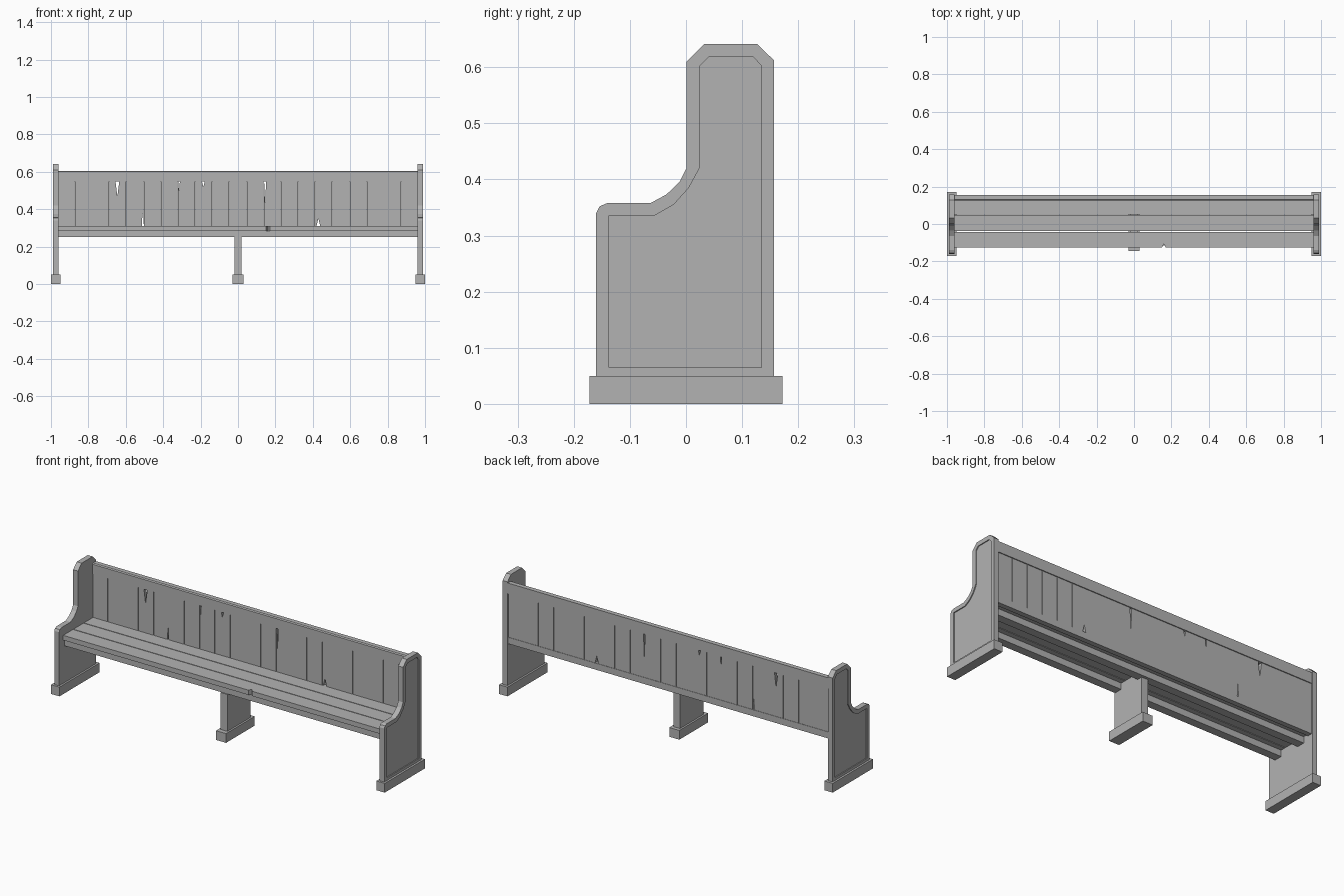
import bpy
import bmesh

if "Cube" in bpy.data.objects:
    bpy.data.objects.remove(bpy.data.objects["Cube"], do_unlink=True)

GREY = (0.45, 0.45, 0.45, 1)
mat = bpy.data.materials.new("plain grey")
mat.use_nodes = True
mat.diffuse_color = GREY
mat.node_tree.nodes["Principled BSDF"].inputs["Base Color"].default_value = GREY


def prism(name, outline, axis, lo, hi):
    """Extrude a flat outline along an axis from lo to hi."""
    place = {
        "x": lambda p, d: (d, p[0], p[1]),
        "y": lambda p, d: (p[0], d, p[1]),
        "z": lambda p, d: (p[0], p[1], d),
    }[axis]
    bm = bmesh.new()
    near = [bm.verts.new(place(p, lo)) for p in outline]
    far = [bm.verts.new(place(p, hi)) for p in outline]
    bm.faces.new(near)
    bm.faces.new(far)
    n = len(outline)
    for i in range(n):
        j = (i + 1) % n
        bm.faces.new((near[i], near[j], far[j], far[i]))
    bmesh.ops.recalc_face_normals(bm, faces=bm.faces)
    mesh = bpy.data.meshes.new(name)
    bm.to_mesh(mesh)
    bm.free()
    mesh.materials.append(mat)
    obj = bpy.data.objects.new(name, mesh)
    bpy.context.collection.objects.link(obj)
    return obj


def box(name, x, y, z):
    return prism(name, [(x[0], y[0]), (x[1], y[0]), (x[1], y[1]), (x[0], y[1])], "z", *z)


def plank_outline(u0, u1, v0, v1, low_chips=(), high_chips=()):
    """Rectangle with V-shaped chips (position, width, depth) in its long edges."""
    pts = [(u0, v0)]
    for u, w, d in sorted(low_chips):
        pts += [(u - w / 2, v0), (u, v0 + d), (u + w / 2, v0)]
    pts += [(u1, v0), (u1, v1)]
    for u, w, d in sorted(high_chips, reverse=True):
        pts += [(u + w / 2, v1), (u, v1 - d), (u - w / 2, v1)]
    return pts + [(u0, v1)]


# End panels with a recessed outer face, each on a foot block
PROFILE = [(-.16, .05), (-.16, .34), (-.154, .352), (-.14, .358), (-.063, .358),
           (-.035, .373), (-.012, .395), (.001, .42), (.001, .61), (.032, .641),
           (.127, .641), (.157, .612), (.157, .05)]
RECESS = [(-.137, .065), (-.137, .336), (-.055, .336), (-.022, .355), (.005, .385),
          (.024, .42), (.024, .602), (.04, .618), (.12, .618), (.135, .602), (.135, .065)]
for side, word in ((1, "left"), (-1, "right")):
    panel = prism(word + "_end_panel", PROFILE, "x", side * .96, side * .989)
    cutter = prism(word + "_recess_cutter", RECESS, "x", side * .984, side * 1.02)
    cutter.hide_render = True
    cut = panel.modifiers.new("recess", "BOOLEAN")
    cut.operation = "DIFFERENCE"
    cut.solver = "EXACT"
    cut.object = cutter
    bpy.context.view_layer.objects.active = panel
    bpy.ops.object.modifier_apply(modifier=cut.name)
    bpy.data.objects.remove(cutter, do_unlink=True)
    box(word + "_foot", sorted((side * .95, side)), (-.172, .172), (0, .05))

# Middle support, its top stepped between the seat rails
box("middle_foot", (-.03, .03), (-.145, .1), (0, .05))
prism("middle_support", [(-.12, .05), (.08, .05), (.08, .25), (.05, .25), (.05, .283),
                         (-.07, .283), (-.07, .25), (-.12, .25)], "x", -.02, .02)

# Seat slats with narrow gaps, carried by two rails
END = .961
slats = (("front", -.125, -.042, [(.16, .02, .02)]),
         ("middle", -.038, .048, []), ("rear", .052, .125, []))
for word, y0, y1, chips in slats:
    prism(word + "_seat_slat", plank_outline(-END, END, y0, y1, chips), "z", .284, .31)
for word, y0 in (("front", -.115), ("rear", .05)):
    box(word + "_seat_rail", (-END, END), (y0, y0 + .045), (.25, .284))

# Backrest rails
box("back_bottom_rail", (-END, END), (.125, .152), (.275, .31))
prism("back_top_rail", [(.125, .547), (.155, .547), (.155, .605), (.13, .605), (.125, .6)],
      "x", -END, END)

# Backrest boards with a few splits: position, width, depth
LOW = [(-.132, .012, .12), (-.05, .012, .11), (.05, .012, .09), (.43, .02, .04),
       (.505, .012, .09), (.775, .01, .11), (-.51, .008, .08)]
HIGH = [(-.685, .01, .07), (-.645, .02, .08), (-.185, .014, .03), (-.315, .008, .06),
        (.145, .01, .13)]
COUNT, STEP = 21, .0918
for i in range(COUNT):
    centre = (i - COUNT // 2) * STEP
    u0, u1 = centre - STEP / 2 + .001, centre + STEP / 2 - .001
    inside = lambda chips: [c for c in chips if u0 + c[1] / 2 < c[0] < u1 - c[1] / 2]
    prism(f"back_board_{i + 1}", plank_outline(u0, u1, .31, .547, inside(LOW), inside(HIGH)),
          "y", .13, .15)
